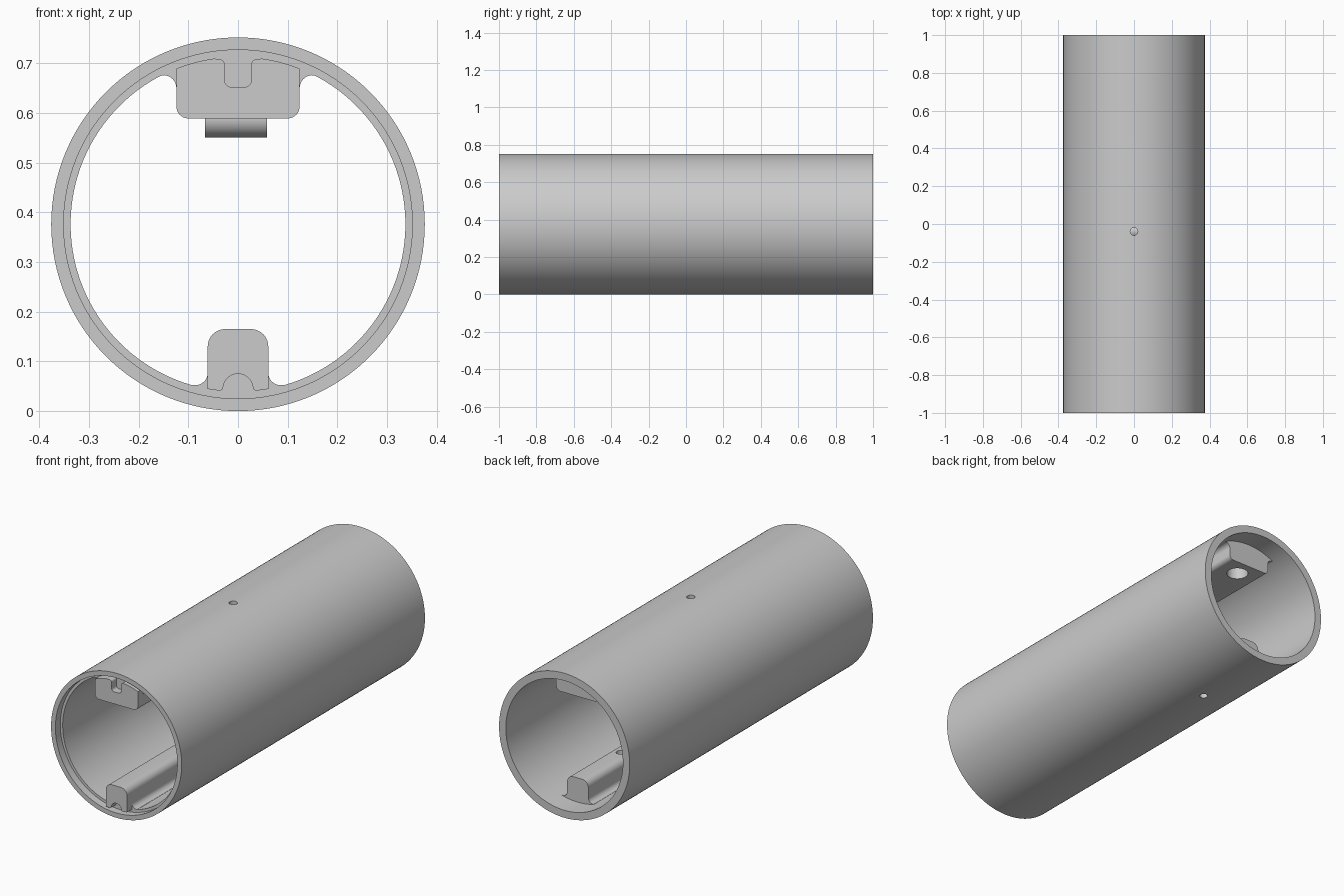
import bpy, bmesh
from math import sin, cos, pi, radians, sqrt, atan2

if "Cube" in bpy.data.objects:
    bpy.data.objects.remove(bpy.data.objects["Cube"])

CZ = 0.376            # tube axis height
R_OUT, R_STEP, R_IN = 0.376, 0.351, 0.337
Y_STEP, Y_RAIL = -0.96, 0.89

grey = bpy.data.materials.new("plain_grey")
grey.diffuse_color = (0.6, 0.6, 0.6, 1)
grey.use_nodes = True
grey.node_tree.nodes["Principled BSDF"].inputs["Base Color"].default_value = grey.diffuse_color


def make(name, bm):
    bmesh.ops.recalc_face_normals(bm, faces=bm.faces[:])
    mesh = bpy.data.meshes.new(name)
    bm.to_mesh(mesh)
    bm.free()
    ob = bpy.data.objects.new(name, mesh)
    bpy.context.collection.objects.link(ob)
    mesh.materials.append(grey)
    return ob


def activate(ob):
    bpy.ops.object.select_all(action='DESELECT')
    ob.select_set(True)
    bpy.context.view_layer.objects.active = ob


def smooth(ob):
    activate(ob)
    bpy.ops.object.shade_smooth_by_angle(angle=radians(30))


def drill(ob, y, r, z0, z1):
    """Cut a vertical round hole on the centre line."""
    bpy.ops.mesh.primitive_cylinder_add(vertices=32, radius=r, depth=z1 - z0,
                                        location=(0, y, (z0 + z1) / 2))
    cutter = bpy.context.object
    cutter.hide_render = True
    cutter.data.materials.append(grey)
    mod = ob.modifiers.new("hole", 'BOOLEAN')
    mod.operation, mod.solver, mod.object = 'DIFFERENCE', 'EXACT', cutter
    activate(ob)
    bpy.ops.object.modifier_apply(modifier=mod.name)
    bpy.data.objects.remove(cutter)


def arc(cx, ch, r, a0, a1, n=8):
    return [(cx + r * cos(radians(a0 + (a1 - a0) * i / n)),
             ch + r * sin(radians(a0 + (a1 - a0) * i / n))) for i in range(n + 1)]


def extrude(name, half, side, y0, y1):
    """Mirror a half profile (x, height from the axis) and extrude it along y."""
    pts = half + [(-x, h) for x, h in reversed(half) if x > 1e-6]
    bm = bmesh.new()
    face = bm.faces.new([bm.verts.new((x, y0, CZ + side * h)) for x, h in pts])
    new = bmesh.ops.extrude_face_region(bm, geom=[face])["geom"]
    bmesh.ops.translate(bm, vec=(0, y1 - y0, 0),
                        verts=[v for v in new if isinstance(v, bmesh.types.BMVert)])
    return make(name, bm)


def rail(name, side, w, base, corner, fil_h, fil_r, fil_end, notch):
    """Rail with filleted root, plus the notched tab in the front counterbore."""
    body = [(0, base)] + arc(w - corner, base + corner, corner, -90, 0)
    root = arc(w + fil_r, fil_h, fil_r, 180, fil_end)
    deg = lambda x, r: atan2(sqrt(r * r - x * x), x) * 180 / pi
    r_embed = R_IN + 0.008
    long_part = extrude(name + "_rail",
                        body + root + arc(0, 0, r_embed, deg(root[-1][0] + .008, r_embed), 90, 12),
                        side, Y_STEP, Y_RAIL)
    top = arc(0, 0, R_IN, deg(w, R_IN), deg(notch[0][0], R_IN), 8)
    tab = extrude(name + "_front_tab", body + top[:-1] + notch, side, -1, Y_STEP)
    smooth(tab)
    return long_part


# Tube with a shallow counterbore at the front end
N = 128
section = [(R_OUT, -1), (R_OUT, 1), (R_IN, 1), (R_IN, Y_STEP), (R_STEP, Y_STEP), (R_STEP, -1)]
bm = bmesh.new()
rings = [[bm.verts.new((r * cos(2 * pi * i / N), y, CZ + r * sin(2 * pi * i / N)))
          for i in range(N)] for r, y in section]
for k, a in enumerate(rings):
    b = rings[(k + 1) % len(rings)]
    for i in range(N):
        j = (i + 1) % N
        bm.faces.new((a[i], a[j], b[j], b[i]))
tube = make("tube", bm)

# Rails: wide one on top with a square notch, narrow one below with a round notch
square_notch = (arc(.037, .322, .010, 90, 180, 5) + arc(.013, .290, .014, 0, -90, 6) + [(0, .276)])
round_notch = [(.034, .334)] + arc(0, .331, .030, 0, -90, 10)
top_rail = rail("top", 1, .124, .213, .024, .274, .026, 65, square_notch)
bottom_rail = rail("bottom", -1, .061, .211, .035, .299, .025, 75, round_notch)

# Vertical holes
for part in (tube, top_rail):
    drill(part, -0.04, 0.02, 0.57, 0.80)
for part in (tube, bottom_rail):
    drill(part, 0.54, 0.02, -0.05, 0.20)
drill(top_rail, 0.80, 0.053, 0.55, 0.65)
for part in (tube, top_rail, bottom_rail):
    smooth(part)

# Small cross roller under the top rail
bpy.ops.mesh.primitive_cylinder_add(vertices=48, radius=0.038, depth=0.125,
                                    location=(-0.004, -0.04, 0.589), rotation=(0, pi / 2, 0))
roller = bpy.context.object
roller.name = "cross_roller"
roller.data.materials.append(grey)
smooth(roller)
